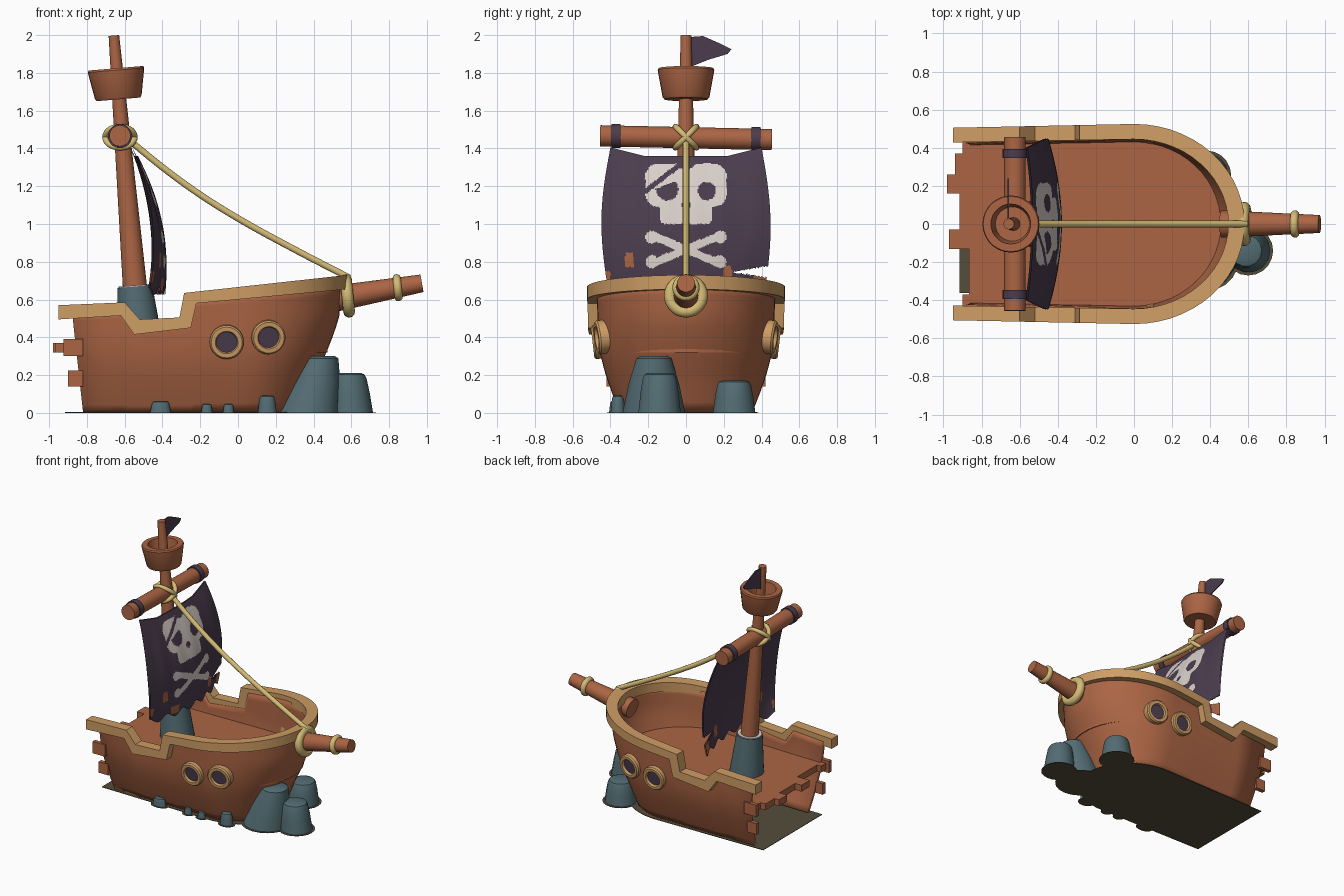
import bpy, bmesh, math
from mathutils import Vector

cube = bpy.data.objects.get("Cube")
if cube:
    bpy.data.objects.remove(cube, do_unlink=True)


def material(name, r, g, b):
    m = bpy.data.materials.new(name)
    m.use_nodes = True
    m.diffuse_color = (r, g, b, 1)
    bsdf = next(n for n in m.node_tree.nodes if n.type == 'BSDF_PRINCIPLED')
    bsdf.inputs["Base Color"].default_value = (r, g, b, 1)
    bsdf.inputs["Roughness"].default_value = 0.8
    return m


WOOD = material("red brown wood", .41, .13, .058)
TRIM = material("tan trim", .62, .34, .13)
CLOTH = material("dark purple cloth", .07, .045, .075)
BONE = material("bone white", .70, .63, .59)
ROPE = material("straw rope", .66, .50, .18)
ROCK = material("blue grey rock", .085, .15, .17)
EARTH = material("dark earth", .09, .075, .045)


def finish(name, bm, mats, smooth=True, fix=True):
    if fix:
        bmesh.ops.remove_doubles(bm, verts=bm.verts, dist=1e-5)
        bmesh.ops.recalc_face_normals(bm, faces=bm.faces)
    me = bpy.data.meshes.new(name)
    bm.to_mesh(me)
    bm.free()
    ob = bpy.data.objects.new(name, me)
    bpy.context.collection.objects.link(ob)
    for m in mats:
        me.materials.append(m)
    bpy.ops.object.select_all(action='DESELECT')
    ob.select_set(True)
    bpy.context.view_layer.objects.active = ob
    if smooth:
        bpy.ops.object.shade_smooth_by_angle(angle=math.radians(35))
    return ob


def loft(bm, rows, closed=False):
    """Skin rows of points; closed joins the last row to the first."""
    grid = [[bm.verts.new(p) for p in row] for row in rows]
    pairs = list(zip(grid, grid[1:])) + ([(grid[-1], grid[0])] if closed else [])
    for lo, hi in pairs:
        for i in range(len(lo) - 1):
            bm.faces.new((lo[i], lo[i + 1], hi[i + 1], hi[i]))
    return grid


def lathe(name, profile, origin, axis, mat, seg=28, stretch=1.0, lean=0.0):
    """Turn (radius, height) points around an axis."""
    bm = bmesh.new()
    rot = Vector((0, 0, 1)).rotation_difference(Vector(axis))
    rows = []
    for r, h in profile:
        ring = [2 * math.pi * k / seg for k in range(seg + 1)]
        rows.append([rot @ Vector((r * math.cos(t) + lean * h, r * stretch * math.sin(t), h))
                     + Vector(origin) for t in ring])
    loft(bm, rows)
    bmesh.ops.remove_doubles(bm, verts=bm.verts, dist=1e-5)
    return finish(name, bm, [mat])


def rod(name, a, b, r1, r2, mat):
    d = Vector(b) - Vector(a)
    return lathe(name, [(0, 0), (r1, 0), (r2, d.length), (0, d.length)], a, d, mat)


def rope_ring(name, center, axis, radius, tube):
    prof = [(radius + tube * math.cos(t), tube * math.sin(t))
            for t in [math.pi * k / 6 for k in range(13)]]
    return lathe(name, prof, center, axis, ROPE)


def box(name, lo, hi, mat):
    bm = bmesh.new()
    bmesh.ops.create_cube(bm, size=1)
    for v in bm.verts:
        v.co = [l + (c + .5) * (h - l) for c, l, h in zip(v.co, lo, hi)]
    return finish(name, bm, [mat], smooth=False)


def lerp(table, x):
    for (x0, y0), (x1, y1) in zip(table, table[1:]):
        if x <= x1:
            return y0 + (y1 - y0) * max(0, (x - x0) / (x1 - x0))
    return table[-1][1]


def outline(a, b, xs):
    """Plan of the ship: straight sides from the stern, elliptical bow."""
    side = [(x, -b * (1 + .04 * x)) for x in xs]
    bow = [(a * math.cos(t), b * math.sin(t))
           for t in [math.pi * (k / 28 - .5) for k in range(29)]]
    return side + bow + [(x, -y) for x, y in reversed(side)]


def slab(name, pts, z0, z1, mat):
    bm = bmesh.new()
    face = bm.faces.new([bm.verts.new((x, y, z0)) for x, y in pts])
    up = bmesh.ops.extrude_face_region(bm, geom=[face])
    for v in up['geom']:
        if isinstance(v, bmesh.types.BMVert):
            v.co.z = z1
    bmesh.ops.recalc_face_normals(bm, faces=bm.faces)
    return finish(name, bm, [mat], smooth=False)


# Hull shell: rows follow the stepped sheer line
LOW = [(-.95, .495), (-.62, .515), (-.55, .415), (-.25, .45), (-.22, .58), (.58, .655)]
TOP = [(-.95, .57), (-.60, .585), (-.52, .495), (-.31, .505), (-.285, .635), (.58, .73)]
BEAM = [(0, .35), (.1, .39), (.2, .425), (.3, .452), (.4, .465), (.7, .475)]
STEM = [(0, .33), (.1, .37), (.2, .41), (.3, .46), (.4, .50), (.5, .535), (.7, .55)]
LOW_X = [x for x, z in LOW[:-1]]
TOP_X = [x for x, z in TOP[:-1]]
hull_x = [-.875] + LOW_X[1:]
rows = []
for k in range(13):
    row = []
    for i, (x, y) in enumerate(outline(1, 1, hull_x)):
        z = k / 12 * (lerp(LOW, x if x < 0 else x * .55) + .03)
        px = x * lerp(STEM, z) if x > 0 else x
        if x == hull_x[0]:
            px = -.82 - .11 * z
        row.append((px, y * lerp(BEAM, z), z))
    rows.append(row)
bm = bmesh.new()
loft(bm, rows)
hull = finish("hull", bm, [WOOD], fix=False)
shell = hull.modifiers.new("planking", 'SOLIDIFY')
shell.thickness = .03

# Rail: box section swept along the sheer
edges = []
for a, b, table, xs in [(.58, .525, LOW, LOW_X), (.58, .525, TOP, TOP_X),
                        (.495, .445, TOP, TOP_X), (.495, .445, LOW, LOW_X)]:
    edges.append([(x, y, lerp(table, x)) for x, y in outline(a, b, xs)])
bm = bmesh.new()
grid = loft(bm, edges, closed=True)
for end in (0, -1):
    bm.faces.new([row[end] for row in grid])
finish("rail", bm, [TRIM])

# Deck with broken planks at the stern
slab("deck", outline(.475, .443, [-.865]), .32, .37, WOOD)
for i, (y0, y1, x) in enumerate([(.37, .43, -.90), (.26, .37, -.94), (.16, .26, -.98),
                                 (-.03, .16, -.915), (-.13, -.03, -.97), (-.43, -.37, -.90)]):
    box(f"broken_deck_plank_{i}", (x, y0, .32), (-.865, y1, .37), WOOD)
for s in (-1, 1):
    for i, (x, y, z0, z1) in enumerate([(-.925, .445, .30, .39), (-.90, .405, .14, .225)]):
        box(f"broken_hull_plank_{i}", (x, s * y - .016, z0), (-.82, s * y + .016, z1), WOOD)

# Portholes on both sides
for s in (-1, 1):
    for x, y, z, turn in [(-.06, .435, .38, 0), (.155, .415, .405, .15)]:
        axis = (turn, s, -.12)
        ring = [(.055, 0), (.09, 0), (.09, .05), (.082, .06), (.06, .06), (.055, .05), (.055, 0)]
        lathe("porthole_ring", ring, (x, s * y, z), axis, TRIM)
        lathe("porthole_glass", [(0, 0), (.057, 0), (.057, .042), (0, .042)],
              (x, s * y, z), axis, CLOTH)

# Mast, its stone foot and lookout basket
foot, tip = Vector((-.521, 0, .37)), Vector((-.657, 0, 1.998))
lean = tip - foot
rod("mast", foot, tip, .072, .028, WOOD)
lathe("mast_foot", [(0, 0), (.122, 0), (.092, .30), (0, .30)], foot, lean, ROCK)
lathe("mast_collar", [(0, .298), (.086, .298), (.086, .306), (0, .306)], foot, lean, BONE)
lathe("lookout_basket", [(0, 0), (.115, 0), (.124, .012), (.15, .155), (.145, .165),
                         (.105, .165), (.09, .06), (0, .06)], (-.633, 0, 1.66), lean, WOOD)

# Yard with cloth bands and rope lashing
rod("yard", (-.625, -.455, 1.467), (-.625, .455, 1.447), .056, .056, WOOD)
for y in (-.37, .37):
    rod("yard_band", (-.625, y - .024, 1.458 - y * .02), (-.625, y + .024, 1.458 - y * .02),
        .064, .064, CLOTH)
for s in (-1, 1):
    rope_ring("yard_lashing", (-.625, 0, 1.46), (0, 1, s), .078, .016)


# Sail: painted front sheet and plain back sheet
def near(y, z, p, q):
    a, d, v = Vector(p), Vector(q) - Vector(p), Vector((y, z))
    t = min(1, max(0, (v - a).dot(d) / d.length_squared))
    return (a + d * t - v).length


def rounded(y, z, cz, w, h, r):
    dy, dz = max(abs(y) - w + r, 0), max(abs(z - cz) - h + r, 0)
    return math.hypot(dy, dz) < r


def emblem(y, z):
    for s in (-1, 1):
        if near(y, z, (-.17, .865 + s * .07), (.17, .865 - s * .07)) < .021:
            return True
        for e in (-1, 1):
            if math.hypot(y - s * .18, z - .865 - e * .065) < .034:
                return True
    head = rounded(y, z, 1.205, .215, .115, .07) or rounded(y, z, 1.07, .14, .07, .035)
    dip = math.hypot(y, z - 1.35) < .06
    eye = math.hypot(y - .11, z - 1.175) < .048
    patch = math.hypot(y + .10, z - 1.185) < .06 and z < 1.21 + .4 * (y + .1)
    strap = near(y, z, (-.24, 1.155), (-.03, 1.315)) < .013
    nose = math.hypot(y, z - 1.10) < .022
    return head and not (dip or eye or patch or strap or nose)


def sail_sheet(name, back, painted):
    bm = bmesh.new()
    nu, nv = 116, 100
    rows = []
    for j in range(nv + 1):
        v, row = j / nv, []
        for i in range(nu + 1):
            u = 2 * i / nu - 1
            top = 1.36 + .045 * max(0, (abs(u) - .55) / .45)
            low = .645 + .02 * math.sin(u * 17)
            x = -.56 + .317 * v - .222 * v * v + (.03 + .05 * v) * (1 - u * u)
            y = u * (.40 + .04 * math.sin(math.pi * v) + .015 * v)
            row.append((x - back, y, top + (low - top) * v))
        rows.append(row)
    loft(bm, rows)
    tears = []
    for f in bm.faces:
        x, y, z = f.calc_center_median()
        if y > .24 and .745 - (y - .24) * .15 < z < .745 + (y - .24) * .17:
            tears.append(f)
        elif painted and emblem(y, z):
            f.material_index = 1
        elif any(abs(y - a) < w and abs(z - b) < h for a, b, w, h in
                 [(-.30, .81, .022, .038), (-.43, .72, .03, .03), (-.2, .68, .04, .03),
                  (.22, .74, .022, .04), (.4, .69, .04, .055)]):
            f.material_index = 2
    bmesh.ops.delete(bm, geom=tears, context='FACES')
    finish(name, bm, [CLOTH, BONE, WOOD], fix=False)


sail_sheet("sail_front", 0, True)
sail_sheet("sail_back", .01, False)

# Pennant
bm = bmesh.new()
bm.faces.new([bm.verts.new((-.655, y, z)) for y, z in
              [(.02, 1.83), (.12, 1.87), (.22, 1.90), (.24, 1.925), (.17, 1.96), (.09, 1.995), (.02, 1.99)]])
flag = finish("pennant", bm, [CLOTH], smooth=False)
flag.modifiers.new("cloth", 'SOLIDIFY').thickness = .008

# Bowsprit, its rope rings and the stay
rod("bowsprit", (.46, 0, .595), (.974, 0, .686), .072, .047, WOOD)
rope_ring("bow_rope", (.58, 0, .62), (1, 0, .1), .085, .031)
rope_ring("bowsprit_rope", (.845, 0, .663), (1, 0, .1), .05, .022)
cu = bpy.data.curves.new("stay_rope", 'CURVE')
cu.dimensions, cu.bevel_depth, cu.bevel_resolution, cu.resolution_u = '3D', .018, 3, 8
path = [(-.56, 1.43), (-.38, 1.285), (-.2, 1.155), (0, 1.03), (.3, .865), (.59, .715)]
sp = cu.splines.new('BEZIER')
sp.bezier_points.add(len(path) - 1)
for p, (x, z) in zip(sp.bezier_points, path):
    p.co = (x, 0, z)
    p.handle_left_type = p.handle_right_type = 'AUTO'
cu.materials.append(ROPE)
stay = bpy.data.objects.new("stay_rope", cu)
bpy.context.collection.objects.link(stay)
bpy.ops.object.select_all(action='DESELECT')
stay.select_set(True)
bpy.context.view_layer.objects.active = stay
bpy.ops.object.convert(target='MESH')

# Ground plate and rocks
slab("ground_plate", outline(.42, .375, [-.915]), 0, .004, EARTH)
for x, y, r, h, stretch, lean_x in [
        (.37, -.17, .17, .30, 1, .23), (.60, -.14, .115, .21, 1, -.06), (.38, .255, .115, .17, 1, 0),
        (-.41, -.375, .055, .06, .6, 0), (-.165, -.375, .03, .045, .8, 0),
        (-.05, -.375, .03, .045, .8, 0), (.155, -.36, .05, .09, .8, 0)]:
    t = .62 if h > .25 else .8
    prof = [(0, 0), (r, 0), (r * (1 + t) / 2, h * .5), (r * t, h * .85),
            (r * t * .9, h * .96), (r * t * .7, h), (0, h)]
    lathe("rock", prof, (x, y, .001), (0, 0, 1), ROCK, 14, stretch, lean_x)
    g = r + .015
    lathe("ground_patch", [(0, 0), (g, 0), (g, .003), (0, .003)], (x, y, 0), (0, 0, 1),
          EARTH, 20, stretch)
